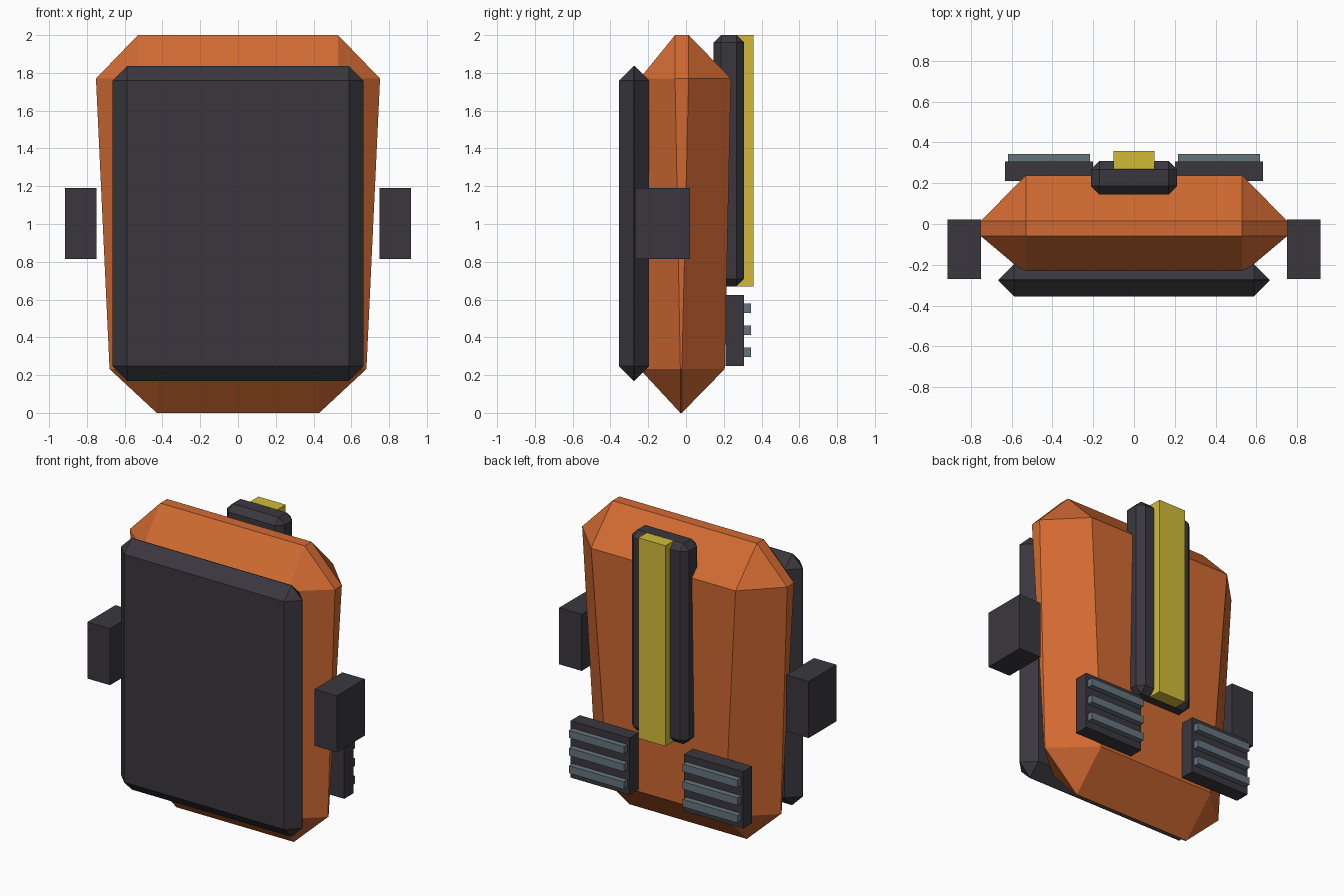
import bpy
import bmesh
from math import radians

# Remove the default cube
cube = bpy.data.objects.get("Cube")
if cube:
    bpy.data.objects.remove(cube, do_unlink=True)


def make_material(name, rgb):
    mat = bpy.data.materials.new(name)
    mat.use_nodes = True
    colour = (*rgb, 1.0)
    mat.diffuse_color = colour
    mat.node_tree.nodes["Principled BSDF"].inputs["Base Color"].default_value = colour
    return mat


orange = make_material("burnt orange", (0.64, 0.145, 0.032))
charcoal = make_material("charcoal", (0.042, 0.039, 0.048))
yellow = make_material("mustard yellow", (0.64, 0.50, 0.038))
steel = make_material("steel grey", (0.13, 0.175, 0.205))


def finish(name, bm, mat):
    bmesh.ops.recalc_face_normals(bm, faces=bm.faces)
    mesh = bpy.data.meshes.new(name)
    bm.to_mesh(mesh)
    bm.free()
    mesh.materials.append(mat)
    obj = bpy.data.objects.new(name, mesh)
    bpy.context.collection.objects.link(obj)
    return obj


def box(name, x, y, z, mat, chamfer=0.0):
    """Box between (low, high) ranges, with optional flat chamfers."""
    bm = bmesh.new()
    bmesh.ops.create_cube(bm, size=1)
    for v in bm.verts:
        for axis, (low, high) in enumerate((x, y, z)):
            v.co[axis] = high if v.co[axis] > 0 else low
    if chamfer:
        bmesh.ops.bevel(bm, geom=bm.edges[:], offset=chamfer,
                        offset_type='OFFSET', segments=1, affect='EDGES')
    return finish(name, bm, mat)


def mirrored(x, side):
    return tuple(sorted(side * v for v in x))


# Body: tapered slab with wide chamfers, two octagonal rings and end caps
bm = bmesh.new()


def pair(x, y, z):
    for side in (-1, 1):
        bm.verts.new((side * x, y, z))


# ring height, cap height, inner x, outer x, front y, back y, side strip y range
for ring_z, cap_z, inner, outer, front, back, y0, y1 in (
        (1.77, 2.0, 0.53, 0.752, -0.245, 0.238, -0.058, 0.014),
        (0.232, 0.0, 0.43, 0.68, -0.245, 0.205, -0.03, -0.022)):
    for y in (front, back):
        pair(inner, y, ring_z)
    for y in (y0, y1):
        pair(outer, y, ring_z)
        pair(inner, y, cap_z)
bmesh.ops.convex_hull(bm, input=bm.verts[:])
bmesh.ops.dissolve_limit(bm, angle_limit=radians(4),
                         verts=bm.verts[:], edges=bm.edges[:])
finish("body", bm, orange)

# Front panel
box("front_panel", (-0.665, 0.665), (-0.355, -0.195), (0.17, 1.837), charcoal, 0.078)

# Back spine with its bright strip
box("back_spine", (-0.21, 0.21), (0.145, 0.308), (0.67, 2.0), charcoal, 0.04)
box("spine_strip", (-0.1, 0.1), (0.27, 0.357), (0.67, 2.0), yellow)

# Side blocks and rear vents with slats, on both sides
for side, label in ((1, "left"), (-1, "right")):
    box(f"{label}_side_block", mirrored((0.75, 0.915), side),
        (-0.27, 0.022), (0.815, 1.19), charcoal)
    box(f"{label}_vent", mirrored((0.2, 0.632), side),
        (0.21, 0.306), (0.248, 0.625), charcoal)
    for i in range(3):
        z = 0.32 + 0.117 * i
        box(f"{label}_vent_slat_{i + 1}", mirrored((0.215, 0.618), side),
            (0.29, 0.343), (z - 0.025, z + 0.025), steel)
